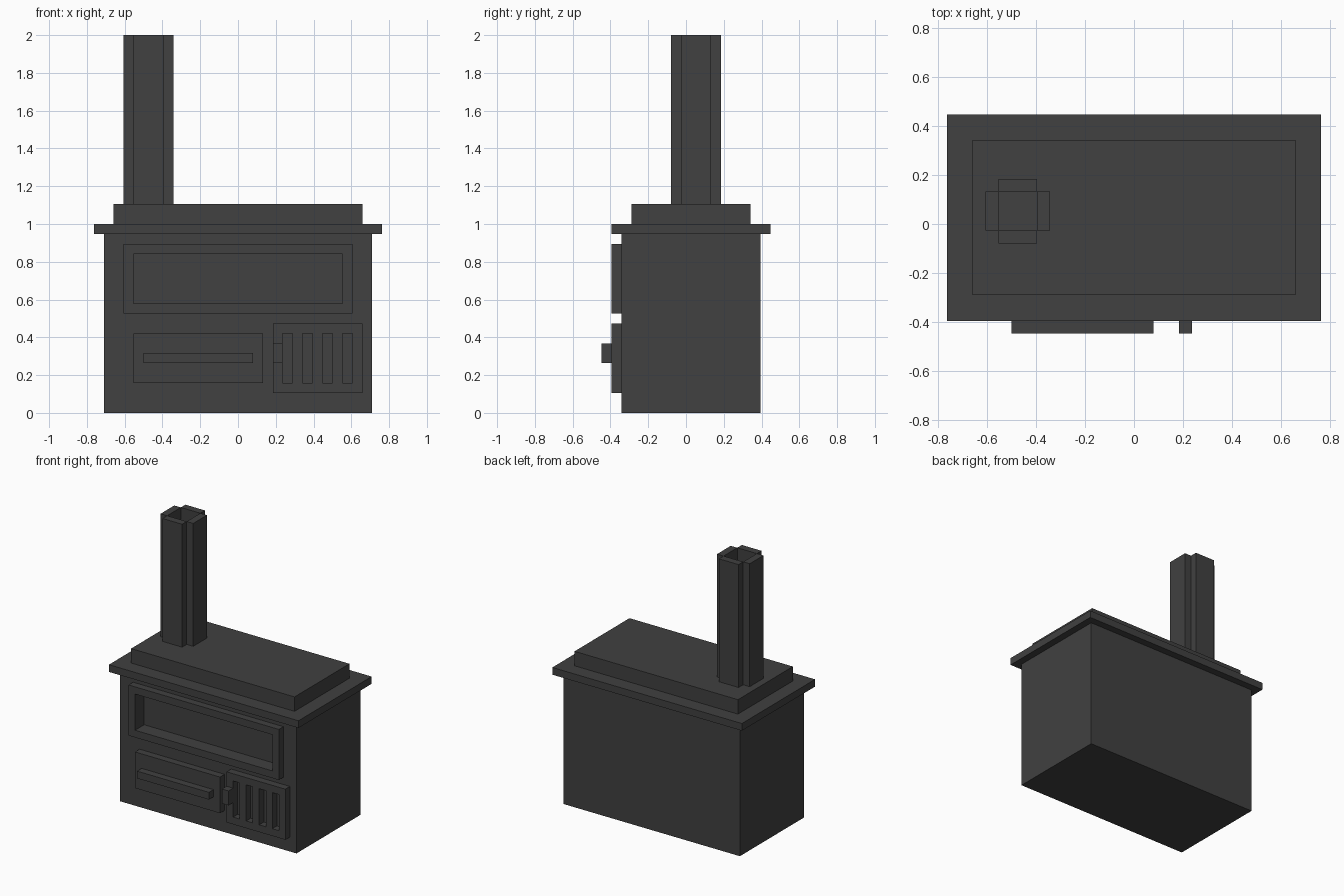
import bpy
import bmesh

if "Cube" in bpy.data.objects:
    bpy.data.objects.remove(bpy.data.objects["Cube"])

U = 1 / 19  # block unit: the stove is 38 units tall

iron = bpy.data.materials.new("cast_iron_grey")
iron.diffuse_color = (0.052, 0.052, 0.052, 1)
iron.use_nodes = True
iron.node_tree.nodes["Principled BSDF"].inputs["Base Color"].default_value = iron.diffuse_color


def boxes(name, *spans):
    """One object made of boxes given as (x0, x1, y0, y1, z0, z1) in units."""
    bm = bmesh.new()
    for x0, x1, y0, y1, z0, z1 in spans:
        for v in bmesh.ops.create_cube(bm, size=1)["verts"]:
            v.co = ((x1 if v.co.x > 0 else x0) * U,
                    (y1 if v.co.y > 0 else y0) * U,
                    (z1 if v.co.z > 0 else z0) * U)
    return finish(name, bm)


def finish(name, bm):
    mesh = bpy.data.meshes.new(name)
    bm.to_mesh(mesh)
    bm.free()
    mesh.materials.append(iron)
    ob = bpy.data.objects.new(name, mesh)
    bpy.context.collection.objects.link(ob)
    return ob


def recess_front(ob, x0, x1, z0, z1, depth):
    """Sink a rectangular pocket into the front (-y) face."""
    bm = bmesh.new()
    bm.from_mesh(ob.data)
    bm.normal_update()
    face = min(bm.faces, key=lambda f: f.calc_center_median().y)
    mid = face.calc_center_median()
    bmesh.ops.inset_region(bm, faces=[face], thickness=0.01)
    for v in face.verts:
        v.co.x = (x1 if v.co.x > mid.x else x0) * U
        v.co.z = (z1 if v.co.z > mid.z else z0) * U
    bmesh.ops.inset_region(bm, faces=[face], thickness=0)
    for v in face.verts:
        v.co.y += depth * U
    bm.to_mesh(ob.data)
    bm.free()


# Body with oven opening, rim and hot plate
body = boxes("stove_body", (-13.5, 13.5, -6.5, 7.5, 0, 18))
recess_front(body, -10.5, 10.5, 11, 16, 1)
boxes("top_rim", (-14.5, 14.5, -7.5, 8.5, 18, 19))
boxes("hot_plate", (-12.5, 12.5, -5.5, 6.5, 19, 21))

# Chimney: four walls around an open flue
boxes("chimney",
      (-11.5, -10.5, -0.5, 2.5, 21, 38), (-7.5, -6.5, -0.5, 2.5, 21, 38),
      (-10.5, -7.5, -1.5, -0.5, 21, 38), (-10.5, -7.5, 2.5, 3.5, 21, 38))

# Oven frame around the opening
F = (-7.5, -6.5)
boxes("oven_frame",
      (-11.5, 11.5, *F, 10, 11), (-11.5, 11.5, *F, 16, 17),
      (-11.5, -10.5, *F, 11, 16), (10.5, 11.5, *F, 11, 16))

# Ash drawer with handle
boxes("ash_drawer", (-10.5, 2.5, *F, 3, 8))
boxes("drawer_handle", (-9.5, 1.5, -8.5, -7.5, 5, 6))

# Firebox door: grate bars between two rails, plus latch
boxes("firebox_grate",
      (3.5, 12.5, *F, 2, 3), (3.5, 12.5, *F, 8, 9),
      *[(3.5 + 2 * i, 4.5 + 2 * i, *F, 3, 8) for i in range(5)])
boxes("firebox_latch", (3.5, 4.5, -8.5, -7.5, 5, 7))
